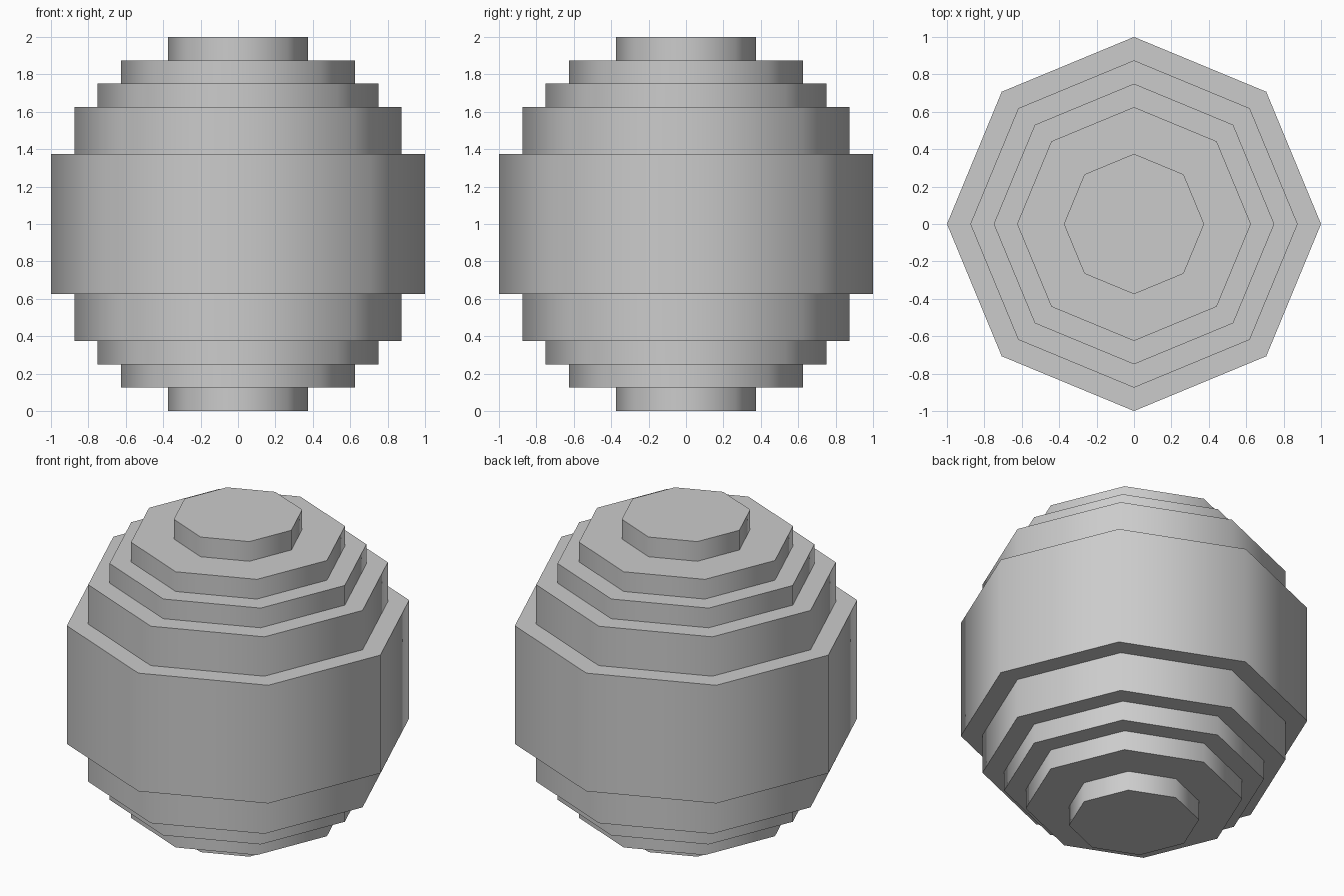
import bpy, bmesh, math

if "Cube" in bpy.data.objects:
    bpy.data.objects.remove(bpy.data.objects["Cube"])

SIDES = 8
# Lower half of the stepped profile: (radius, bottom height) of each tier
TIERS = [(0.375, 0.0), (0.625, 0.125), (0.75, 0.25), (0.875, 0.375), (1.0, 0.625)]

# Outline from bottom to the widest tier, then mirrored about z = 1
profile = []
for i, (r, z) in enumerate(TIERS):
    if i:
        profile.append((TIERS[i - 1][0], z))
    profile.append((r, z))
profile += [(r, 2 - z) for r, z in reversed(profile)]

# Sweep the outline into octagonal rings and cap both ends
bm = bmesh.new()
rings = [[bm.verts.new((r * math.cos(2 * math.pi * k / SIDES),
                        r * math.sin(2 * math.pi * k / SIDES), z))
          for k in range(SIDES)] for r, z in profile]
for low, high in zip(rings, rings[1:]):
    for k in range(SIDES):
        n = (k + 1) % SIDES
        bm.faces.new((low[k], low[n], high[n], high[k]))
bm.faces.new(rings[0][::-1])
bm.faces.new(rings[-1])
bmesh.ops.recalc_face_normals(bm, faces=bm.faces)

mesh = bpy.data.meshes.new("stepped_ball")
bm.to_mesh(mesh)
bm.free()
ball = bpy.data.objects.new("stepped_ball", mesh)
bpy.context.collection.objects.link(ball)

# Walls shade smoothly around the octagon, tier steps stay sharp
bpy.context.view_layer.objects.active = ball
ball.select_set(True)
bpy.ops.object.shade_smooth_by_angle(angle=math.radians(60))
